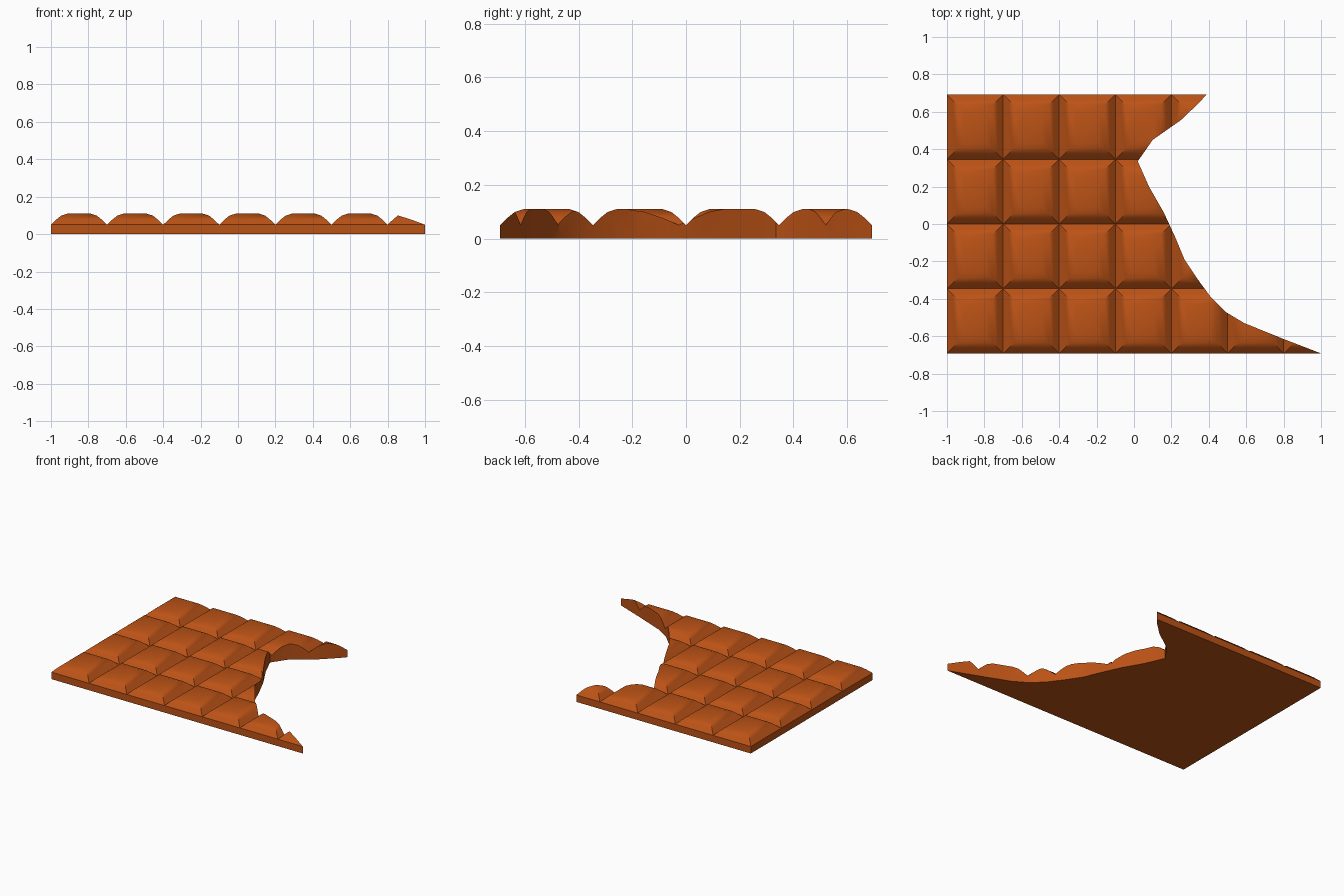
import bpy, bmesh, math

if "Cube" in bpy.data.objects:
    bpy.data.objects.remove(bpy.data.objects["Cube"])

X0, PX, NX = -1.0, 0.3, 7
Y0, PY, NY = -0.692, 0.346, 4
# Tile edge profile: inset from the groove, height
PROFILE = [(0, 0.05), (0.03, 0.079), (0.055, 0.099), (0.09, 0.11)]
# Bitten edge seen from above
BITE = [(1.2, -0.772), (1.0, -0.692), (0.8, -0.615), (0.59, -0.53), (0.49, -0.47),
        (0.41, -0.39), (0.34, -0.295), (0.27, -0.19), (0.22, -0.07), (0.16, 0.06),
        (0.08, 0.20), (0.02, 0.335), (0.10, 0.45), (0.25, 0.555), (0.35, 0.65),
        (0.39, 0.695), (0.49, 0.81), (1.5, 0.81), (1.5, -0.772)]


def to_object(bm, name):
    bmesh.ops.recalc_face_normals(bm, faces=bm.faces[:])
    mesh = bpy.data.meshes.new(name)
    bm.to_mesh(mesh)
    bm.free()
    ob = bpy.data.objects.new(name, mesh)
    bpy.context.collection.objects.link(ob)
    return ob


def add_tile(bm, x, y):
    rings = [[bm.verts.new(p) for p in ((x + d, y + d, z), (x + PX - d, y + d, z),
                                        (x + PX - d, y + PY - d, z), (x + d, y + PY - d, z))]
             for d, z in PROFILE]
    for a, b in zip(rings, rings[1:]):
        for i in range(4):
            j = (i + 1) % 4
            bm.faces.new((a[i], a[j], b[j], b[i]))
    bm.faces.new(rings[-1])


# Whole bar: pillow tiles joined at the grooves, with slab walls and base
bm = bmesh.new()
for i in range(NX):
    for j in range(NY):
        add_tile(bm, X0 + i * PX, Y0 + j * PY)
bmesh.ops.remove_doubles(bm, verts=bm.verts[:], dist=1e-4)
rim = [e for e in bm.edges if e.is_boundary]
low = bmesh.ops.extrude_edge_only(bm, edges=rim)["geom"]
for v in low:
    if isinstance(v, bmesh.types.BMVert):
        v.co.z = 0
bmesh.ops.holes_fill(bm, edges=[e for e in bm.edges if e.is_boundary], sides=0)
bar = to_object(bm, "chocolate_bar")

# Bite cutter
bm = bmesh.new()
bottom = bm.faces.new([bm.verts.new((x, y, -0.1)) for x, y in BITE])
top = bmesh.ops.extrude_face_region(bm, geom=[bottom])["geom"]
for v in top:
    if isinstance(v, bmesh.types.BMVert):
        v.co.z = 0.3
cutter = to_object(bm, "bite_cutter")
cutter.hide_render = True

mod = bar.modifiers.new("bite", 'BOOLEAN')
mod.operation = 'DIFFERENCE'
mod.solver = 'EXACT'
mod.object = cutter
bpy.context.view_layer.objects.active = bar
bar.select_set(True)
cutter.select_set(False)
bpy.ops.object.modifier_apply(modifier=mod.name)
bpy.data.objects.remove(cutter)

# Chocolate colour and shading
mat = bpy.data.materials.new("chocolate")
mat.diffuse_color = (0.5, 0.085, 0.008, 1)
mat.use_nodes = True
mat.node_tree.nodes["Principled BSDF"].inputs["Base Color"].default_value = mat.diffuse_color
bar.data.materials.clear()
bar.data.materials.append(mat)
bpy.ops.object.shade_smooth_by_angle(angle=math.radians(40))
